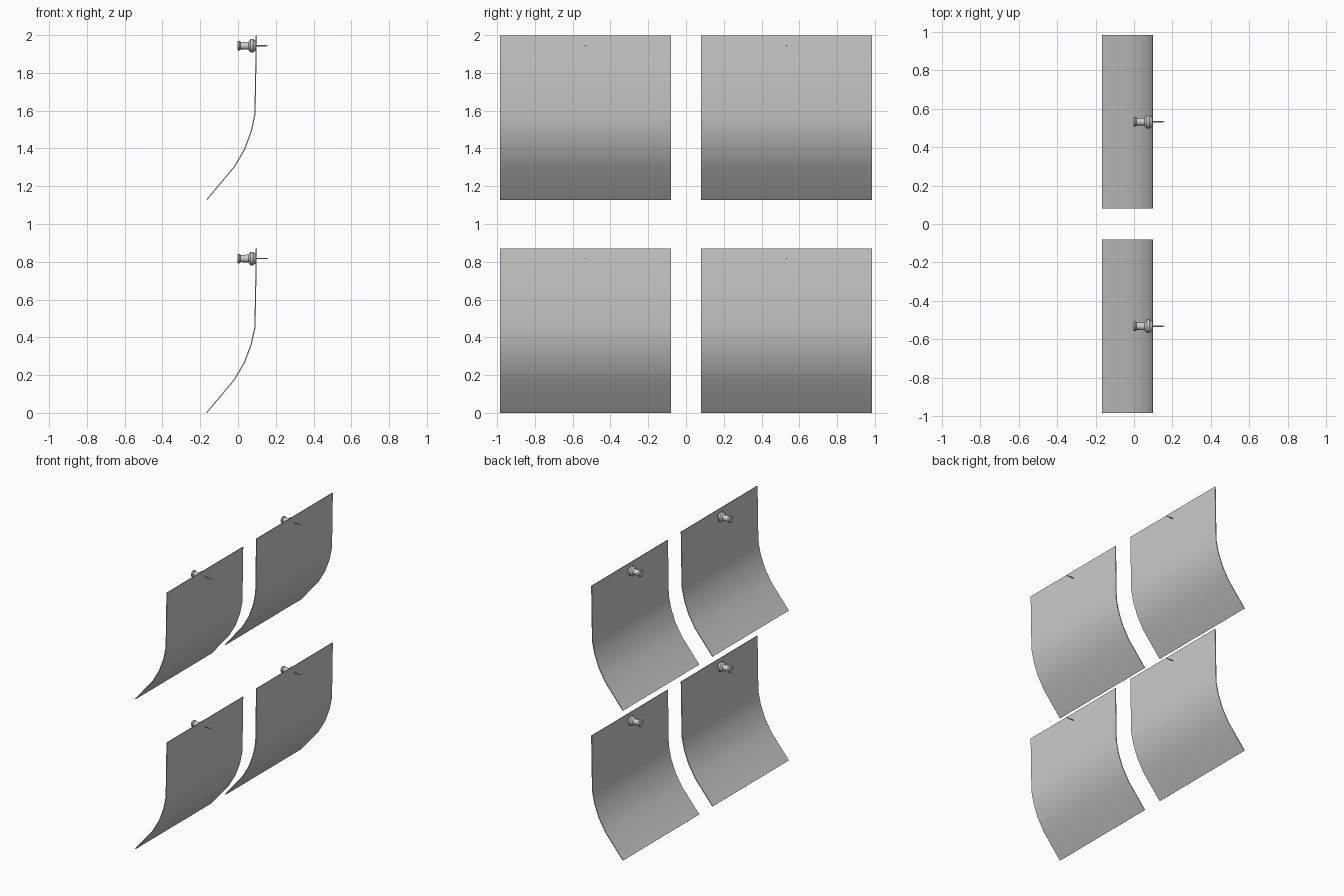
import bpy, bmesh, math

if "Cube" in bpy.data.objects:
    bpy.data.objects.remove(bpy.data.objects["Cube"])

ROW_DROP = 1.127          # spacing between the two rows
COL_Y = 0.5325            # sheet centre on y
HALF_W = 0.4525           # half sheet width
THICK = 0.006

# Side profile of the curled sheet (x, z), upper row
SHEET = [(0.097, 2.0), (0.096, 1.94), (0.090, 1.585), (0.070, 1.492),
         (0.034, 1.396), (-0.020, 1.304), (-0.165, 1.131)]

# Push pin profile along its axis (x, radius)
GRIP = [(-0.003, 0.0), (-0.003, 0.022), (0.000, 0.025), (0.009, 0.025),
        (0.014, 0.019), (0.056, 0.021), (0.062, 0.031), (0.067, 0.036),
        (0.080, 0.036), (0.085, 0.031), (0.093, 0.027), (0.093, 0.0)]
NEEDLE = [(0.085, 0.0), (0.085, 0.0035), (0.148, 0.0035), (0.163, 0.0)]
PIN_Z = 1.946


def finish(name, bm, angle):
    bmesh.ops.recalc_face_normals(bm, faces=bm.faces)
    me = bpy.data.meshes.new(name)
    bm.to_mesh(me)
    bm.free()
    ob = bpy.data.objects.new(name, me)
    bpy.context.collection.objects.link(ob)
    bpy.ops.object.select_all(action='DESELECT')
    ob.select_set(True)
    bpy.context.view_layer.objects.active = ob
    bpy.ops.object.shade_smooth_by_angle(angle=math.radians(angle))
    return ob


def sheet(name, y, dz):
    bm = bmesh.new()
    rows = [[bm.verts.new((x, y + s * HALF_W, z + dz)) for s in (-1, 1)]
            for x, z in SHEET]
    for a, b in zip(rows, rows[1:]):
        bm.faces.new((a[0], a[1], b[1], b[0]))
    ob = finish(name, bm, 40)
    mod = ob.modifiers.new("thickness", 'SOLIDIFY')
    mod.thickness = THICK
    mod.offset = 0
    # thicken before the edge-angle shading so the rim stays crisp
    bpy.ops.object.modifier_apply(modifier=mod.name)
    bpy.ops.object.shade_smooth_by_angle(angle=math.radians(40))


def lathe(name, profile, y, z, sides):
    bm = bmesh.new()
    verts = [bm.verts.new((x, r, 0)) for x, r in profile]
    edges = [bm.edges.new(p) for p in zip(verts, verts[1:])]
    bmesh.ops.spin(bm, geom=verts + edges, cent=(0, 0, 0), axis=(1, 0, 0),
                   angle=2 * math.pi, steps=sides, use_merge=True)
    bmesh.ops.remove_doubles(bm, verts=bm.verts, dist=1e-5)
    bmesh.ops.translate(bm, verts=bm.verts, vec=(0, y, z))
    finish(name, bm, 35)


# Four pinned sheets in a two by two grid
for row, dz in (("upper", 0.0), ("lower", -ROW_DROP)):
    for side, y in (("left", -COL_Y), ("right", COL_Y)):
        tag = f"{row}_{side}"
        sheet(f"paper_sheet_{tag}", y, dz)
        lathe(f"pin_grip_{tag}", GRIP, y, PIN_Z + dz, 24)
        lathe(f"pin_needle_{tag}", NEEDLE, y, PIN_Z + dz, 10)

# Rest the lowest sheet edge on the ground
bpy.context.view_layer.update()
low = min(v.co.z for o in bpy.data.objects for v in o.data.vertices)
for o in bpy.data.objects:
    o.location.z -= low
